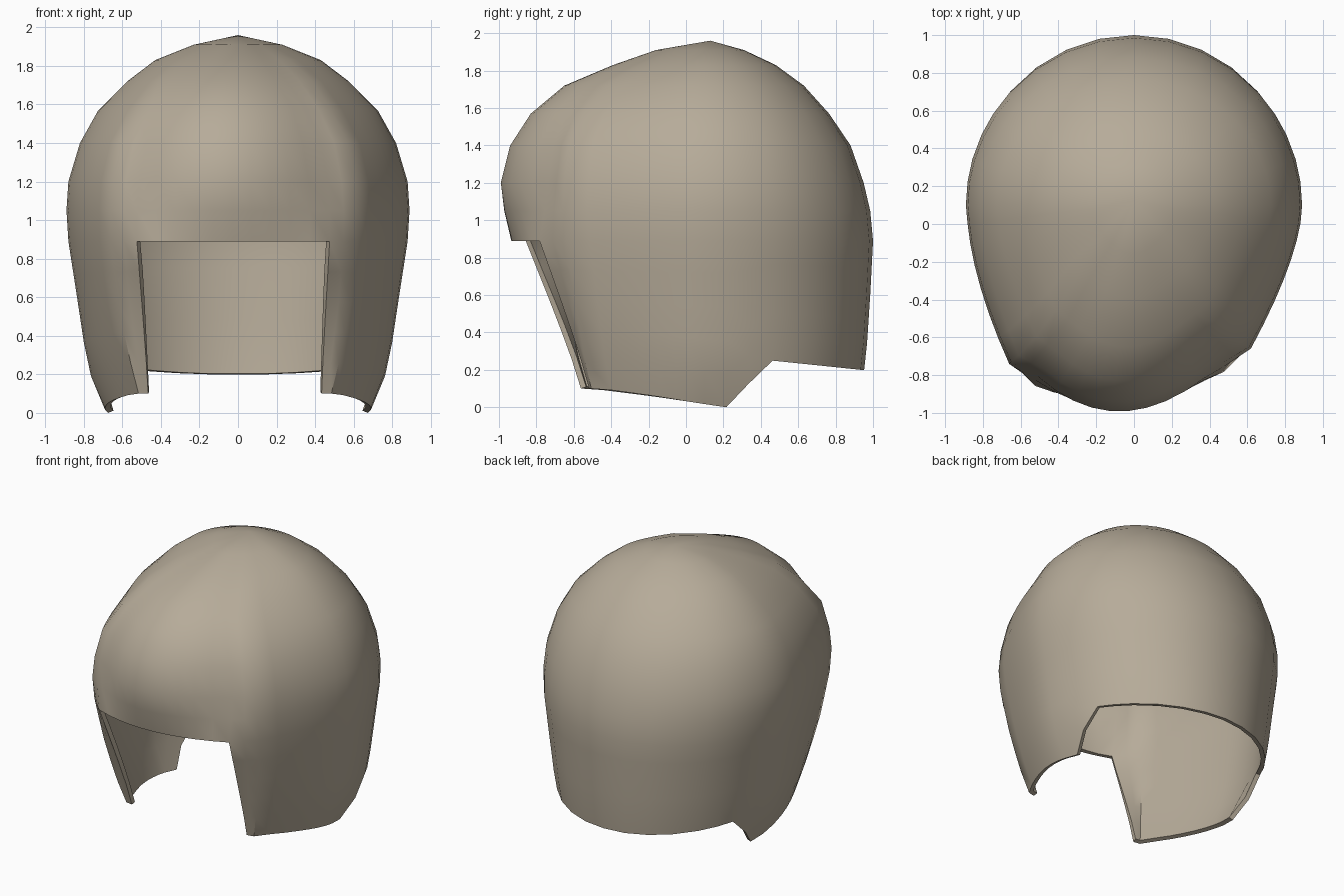
import bpy, bmesh, math

cube = bpy.data.objects.get("Cube")
if cube:
    bpy.data.objects.remove(cube)

mat = bpy.data.materials.new("warm beige")
mat.use_nodes = True
BEIGE = (0.47, 0.41, 0.32, 1)
mat.diffuse_color = BEIGE
mat.node_tree.nodes["Principled BSDF"].inputs["Base Color"].default_value = BEIGE

# Cross-sections: height, half width, back y, front y, side corner x/y, fringe corner x/y
SECTIONS = [
    (0.00, 0.68, 0.93, -0.93, 0.47, -0.52, 0.44, -0.52),
    (0.10, 0.74, 0.94, -0.93, 0.50, -0.53, 0.45, -0.54),
    (0.30, 0.79, 0.965, -0.93, 0.55, -0.58, 0.46, -0.60),
    (0.60, 0.835, 0.985, -0.93, 0.61, -0.63, 0.48, -0.71),
    (0.89, 0.88, 1.00, -0.93, 0.64, -0.68, 0.50, -0.82),
    (1.05, 0.89, 0.985, -0.97, 0.64, -0.70, 0.50, -0.79),
    (1.20, 0.88, 0.95, -0.99, 0.63, -0.69, 0.49, -0.77),
    (1.40, 0.82, 0.88, -0.94, 0.59, -0.66, 0.45, -0.74),
    (1.57, 0.725, 0.765, -0.83, 0.50, -0.57, 0.38, -0.66),
    (1.72, 0.575, 0.63, -0.65, 0.40, -0.44, 0.27, -0.54),
    (1.83, 0.43, 0.48, -0.39, 0.28, -0.25, 0.17, -0.32),
    (1.91, 0.23, 0.31, -0.16, 0.14, -0.08, 0.09, -0.12),
]
FRINGE_Z = 0.89
CROWN = (0, 0.13, 1.96)


def lerp_rows(rows, t):
    """Interpolate a table whose first column is the key."""
    t = min(max(t, rows[0][0]), rows[-1][0])
    for a, b in zip(rows, rows[1:]):
        if t <= b[0]:
            f = (t - a[0]) / (b[0] - a[0])
            return [p + (q - p) * f for p, q in zip(a, b)]


# Columns round one half, from the back centre to the front centre
ARC = [("arc", math.radians(a)) for a in (90, 78, 66, 54, 42, 33, 25, 16, 8, 0)]
SIDE = [("side", i / 7) for i in range(1, 8)]
PANEL = [("panel", 0.5), ("panel", 1.0)]
FRINGE = [("fringe", f) for f in (0.8, 0.6, 0.4, 0.2, 0.0)]
HALF = ARC + SIDE + PANEL + FRINGE
RING = [(c, 1) for c in HALF] + [(c, -1) for c in HALF[-2:0:-1]]


def point(col, z):
    """Plan position of a column at a height on one half."""
    kind, t = col
    _, w, back, front, lx, ly, fx, fy = lerp_rows(SECTIONS, z)
    mid = 0.1
    if kind == "arc":
        return w * math.cos(t), mid + (back - mid) * math.sin(t)
    if kind == "side":
        cx, cy = w * 0.985, mid + (ly - mid) * 0.4
        k = 1 - t
        return (k * k * w + 2 * k * t * cx + t * t * lx,
                k * k * mid + 2 * k * t * cy + t * t * ly)
    if kind == "panel":
        return lx + (fx - lx) * t, ly + (fy - ly) * t
    return fx * t, front + (fy - front) * t * t


# Lower edge height against depth: ear tips, rear notch and nape
HEM = [(-0.53, 0.10), (-0.2, 0.06), (0.22, 0.0), (0.46, 0.25), (0.95, 0.20)]

bm = bmesh.new()


def add_vert(col, sign, z):
    x, y = point(col, z)
    x *= sign
    lean = max(0, -y)
    return bm.verts.new((x - 0.03 * lean, y + 0.09 * x * lean, z))


# Dome and fringe rows
upper = [row[0] for row in SECTIONS if row[0] >= FRINGE_Z]
rows = [[add_vert(c, s, z) for c, s in RING] for z in upper]
n = len(RING)
for low, high in zip(rows, rows[1:]):
    for i in range(n):
        j = (i + 1) % n
        bm.faces.new((low[i], low[j], high[j], high[i]))
crown = bm.verts.new(CROWN)
for i in range(n):
    bm.faces.new((rows[-1][i], rows[-1][(i + 1) % n], crown))

# Side and back skirt below the fringe, open at the face
STEPS = 5
skirt = {}
for i, (col, sign) in enumerate(RING):
    if col[0] == "fringe":
        continue
    hem = lerp_rows(HEM, point(col, 0.3)[1])[1]
    skirt[i] = [rows[0][i]] + [
        add_vert(col, sign, FRINGE_Z + (hem - FRINGE_Z) * k / STEPS)
        for k in range(1, STEPS + 1)]
for i in skirt:
    j = (i + 1) % n
    if j in skirt:
        for k in range(STEPS):
            bm.faces.new((skirt[i][k + 1], skirt[j][k + 1], skirt[j][k], skirt[i][k]))

bmesh.ops.recalc_face_normals(bm, faces=bm.faces)
bm.faces.ensure_lookup_table()
if crown.link_faces[0].normal.z < 0:
    bmesh.ops.reverse_faces(bm, faces=bm.faces)

mesh = bpy.data.meshes.new("hair_shell")
bm.to_mesh(mesh)
bm.free()
mesh.materials.append(mat)
shell = bpy.data.objects.new("hair_shell", mesh)
bpy.context.collection.objects.link(shell)

# Thin wall, thickened inwards
wall = shell.modifiers.new("wall", "SOLIDIFY")
wall.thickness = 0.03
wall.offset = -1

bpy.context.view_layer.objects.active = shell
shell.select_set(True)
bpy.ops.object.modifier_apply(modifier=wall.name)
bpy.ops.object.shade_smooth_by_angle(angle=math.radians(40))
